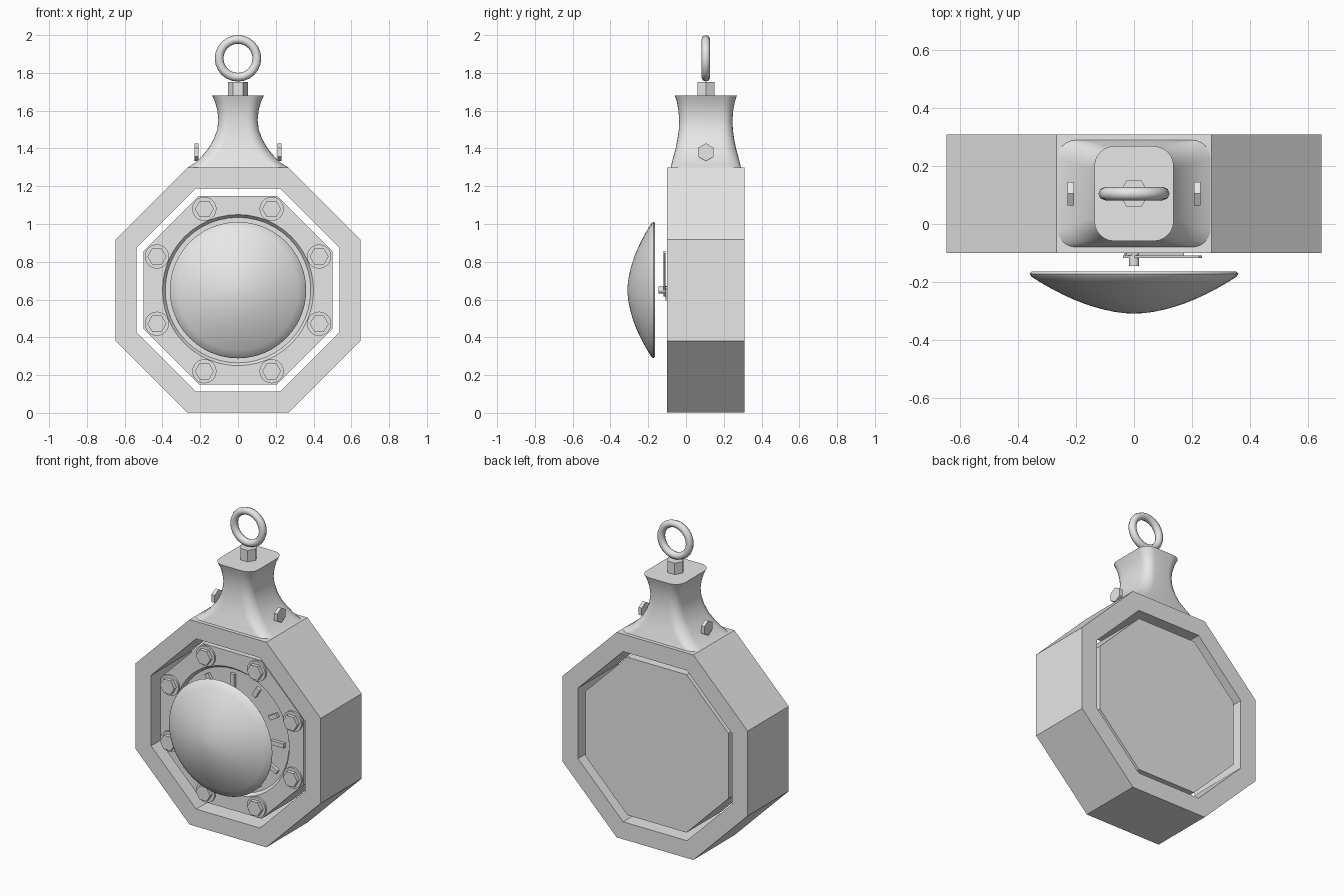
import bpy, bmesh
from math import sin, cos, pi, atan2, hypot
from mathutils import Matrix, Vector

cube = bpy.data.objects.get("Cube")
if cube:
    bpy.data.objects.remove(cube)

steel = bpy.data.materials.new("grey_metal")
steel.use_nodes = True
GREY = (0.8, 0.8, 0.8, 1)
steel.diffuse_color = GREY
steel.node_tree.nodes["Principled BSDF"].inputs["Base Color"].default_value = GREY

MID = 0.65      # height of the case centre
AXIS = 0.105    # depth of the neck axis


def finish(name, bm, smooth=None):
    bmesh.ops.remove_doubles(bm, verts=bm.verts, dist=1e-5)
    bmesh.ops.recalc_face_normals(bm, faces=bm.faces)
    mesh = bpy.data.meshes.new(name)
    bm.to_mesh(mesh)
    bm.free()
    mesh.materials.append(steel)
    ob = bpy.data.objects.new(name, mesh)
    bpy.context.collection.objects.link(ob)
    if smooth:
        bpy.ops.object.select_all(action='DESELECT')
        ob.select_set(True)
        bpy.context.view_layer.objects.active = ob
        bpy.ops.object.shade_smooth_by_angle(angle=smooth)
    return ob


def loft(name, loops, caps=True, closed=False, smooth=None):
    """Skin a list of equal-length point loops."""
    bm = bmesh.new()
    rows = [[bm.verts.new(p) for p in loop] for loop in loops]
    pairs = list(zip(rows, rows[1:]))
    if closed:
        pairs.append((rows[-1], rows[0]))
    for a, b in pairs:
        for i in range(len(a)):
            j = (i + 1) % len(a)
            bm.faces.new((a[i], a[j], b[j], b[i]))
    if caps:
        bm.faces.new(rows[0])
        bm.faces.new(rows[-1])
    return finish(name, bm, smooth)


def circle(r, y, n=48, x=0, z=MID, turn=0.0):
    return [(x + r * cos(turn + 2 * pi * i / n), y, z + r * sin(turn + 2 * pi * i / n))
            for i in range(n)]


def octagon(apothem, y, n=8):
    pts = []
    for i in range(n):
        t = 2 * pi * i / n + pi / 8
        off = (t + pi / 8) % (pi / 4) - pi / 8
        r = apothem / cos(off)
        pts.append((r * cos(t), y, MID + r * sin(t)))
    return pts


def rounded_rect(hx, hy, z, corner, seg=6):
    c = corner * min(hx, hy)
    pts = []
    for q, (sx, sy) in enumerate([(1, 1), (-1, 1), (-1, -1), (1, -1)]):
        for k in range(seg + 1):
            t = (q + k / seg) * pi / 2
            pts.append((sx * (hx - c) + c * cos(t), AXIS + sy * (hy - c) + c * sin(t), z))
    return pts


def bar(name, start, end, w0, w1, y, thick):
    """Tapered flat plate between two dial points."""
    a, b = Vector((start[0], 0, start[1])), Vector((end[0], 0, end[1]))
    d = (b - a).normalized()
    side = Vector((-d.z, 0, d.x))
    base = [a + side * w0, b + side * w1, b - side * w1, a - side * w0]
    shift = Vector((0, 0, MID))
    return loft(name, [[p + shift + Vector((0, yy, 0)) for p in base] for yy in (y, y - thick)])


# Octagonal case
FRONT, BACK = -0.1, 0.31
loft("case", [octagon(0.648, FRONT), octagon(0.648, BACK),
              octagon(0.538, BACK), octagon(0.538, FRONT)], caps=False, closed=True)

# Inner plate with a shallow round dial recess
PLATE = -0.06
loft("dial_plate", [octagon(0.499, 0.29, 48), octagon(0.499, PLATE, 48), circle(0.4, PLATE),
                    circle(0.385, PLATE + 0.02), circle(0.38, PLATE + 0.02)], smooth=0.4)

# Eight plate bolts: washer and hex head
for i in range(8):
    t = pi / 8 + i * pi / 4
    x, z = 0.465 * cos(t), MID + 0.465 * sin(t)
    loft("plate_washer", [circle(0.064, PLATE, 24, x, z), circle(0.064, PLATE - 0.012, 24, x, z)],
         smooth=0.6)
    loft("plate_bolt", [circle(0.05, PLATE - 0.012, 6, x, z), circle(0.05, PLATE - 0.035, 6, x, z)])

# Hour marks, longer at the quarters
for i in range(12):
    t = i * pi / 6
    inner = 0.27 if i % 3 == 0 else 0.3
    bar("hour_mark", (inner * cos(t), inner * sin(t)), (0.36 * cos(t), 0.36 * sin(t)),
        0.014, 0.014, PLATE + 0.02, 0.02)

# Hands and centre pin
bar("minute_hand", (-0.03, -0.025), (0.23, 0.2), 0.012, 0.008, -0.109, 0.009)
bar("hour_hand", (-0.03, 0.008), (0.17, -0.045), 0.014, 0.009, -0.1, 0.009)
loft("centre_pin", [circle(0.018, -0.04, 12), circle(0.018, -0.145, 12)], smooth=0.6)

# Domed crystal: thin shell with a rolled rim
rim = [(0.355, -0.165), (0.361, -0.172), (0.355, -0.182)]
dome = [(0.355 * k / 10, -0.31 + 0.128 * (k / 10) ** 1.8) for k in range(9, 0, -1)]
inside = [(r * 0.98, y + 0.014) for r, y in reversed(dome)]
profile = [(0.002, -0.296)] + inside + rim + dome + [(0.002, -0.31)]
loft("crystal", [circle(r, y) for r, y in profile], smooth=0.9)

# Flared neck: half width, half depth, height, corner softness
neck = [(0.265, 0.185, 1.3, 0.35), (0.225, 0.18, 1.325, 0.38), (0.19, 0.171, 1.36, 0.42),
        (0.157, 0.16, 1.4, 0.46), (0.128, 0.15, 1.45, 0.5), (0.11, 0.143, 1.5, 0.52),
        (0.104, 0.141, 1.55, 0.54), (0.109, 0.145, 1.6, 0.54), (0.121, 0.153, 1.645, 0.52),
        (0.137, 0.164, 1.68, 0.5)]
loft("neck", [rounded_rect(*s) for s in neck], smooth=0.8)

# Hex bolts on both sides of the neck
for side in (-1, 1):
    loops = []
    for x in (0.208, 0.23):
        loops.append([(side * x, AXIS + 0.047 * sin(k * pi / 3), 1.38 + 0.047 * cos(k * pi / 3))
                      for k in range(6)])
    loft("neck_bolt", loops)

# Hex nut on the neck top
loft("top_nut", [[(0.052 * cos(k * pi / 3), AXIS + 0.052 * sin(k * pi / 3), z) for k in range(6)]
                 for z in (1.68, 1.752)])

# Hanging ring
tube = [(0.1 + 0.023 * cos(k * pi / 4), AXIS + 0.023 * sin(k * pi / 4)) for k in range(8)]
loft("hanging_ring", [circle(r, y, 24, 0, 1.877) for r, y in tube], caps=False, closed=True,
     smooth=0.9)
